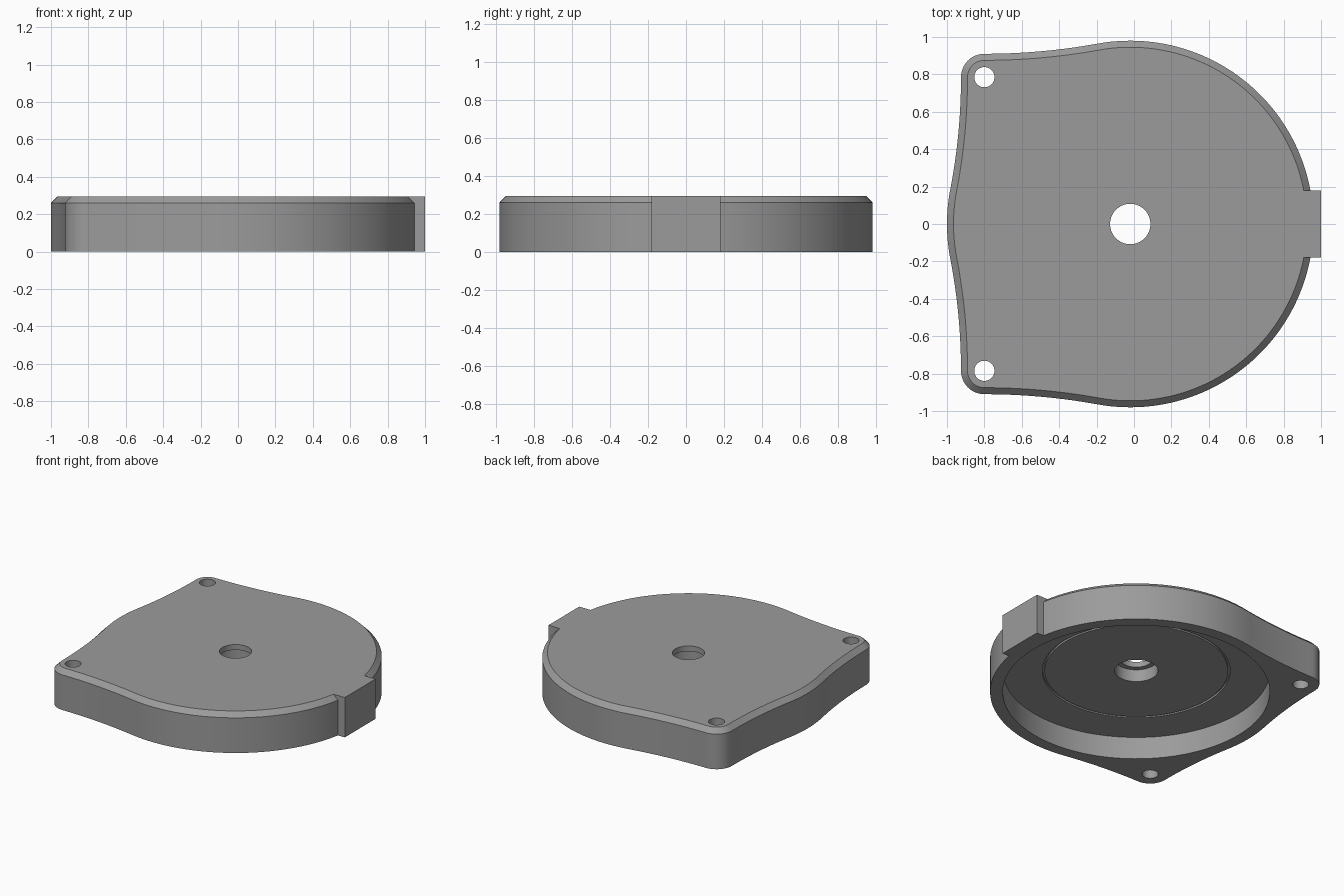
import bpy, bmesh, math
from mathutils import Vector

if "Cube" in bpy.data.objects:
    bpy.data.objects.remove(bpy.data.objects["Cube"])

H, CHAMFER = 0.295, 0.035          # cover height and edge chamfer
CX, R = -0.02, 0.98                # main disc centre and radius
HX, HY, RC = -0.80, 0.785, 0.125   # mounting ears

grey = bpy.data.materials.new("mid grey")
grey.diffuse_color = (0.33, 0.33, 0.33, 1)
grey.use_nodes = True
grey.node_tree.nodes["Principled BSDF"].inputs["Base Color"].default_value = grey.diffuse_color


def make_object(name, bm):
    bmesh.ops.recalc_face_normals(bm, faces=bm.faces)
    me = bpy.data.meshes.new(name)
    bm.to_mesh(me)
    bm.free()
    ob = bpy.data.objects.new(name, me)
    bpy.context.collection.objects.link(ob)
    me.materials.append(grey)
    return ob


def loft(name, rings):
    """Skin a stack of equal-length point loops and cap both ends."""
    bm = bmesh.new()
    loops = [[bm.verts.new(p) for p in ring] for ring in rings]
    n = len(loops[0])
    for a, b in zip(loops, loops[1:]):
        for i in range(n):
            j = (i + 1) % n
            bm.faces.new((a[i], a[j], b[j], b[i]))
    bm.faces.new(loops[0])
    bm.faces.new(loops[-1])
    return make_object(name, bm)


def cylinder(name, x, y, r, z0, z1, n=64):
    def ring(z):
        return [(x + r * math.cos(2 * math.pi * i / n),
                 y + r * math.sin(2 * math.pi * i / n), z) for i in range(n)]
    return loft(name, [ring(z0), ring(z1)])


def box(name, x0, x1, y0, y1, z0, z1):
    return loft(name, [[(x0, y0, z), (x1, y0, z), (x1, y1, z), (x0, y1, z)] for z in (z0, z1)])


def arc(cx, cy, r, a0, a1, n):
    return [(cx + r * math.cos(a0 + (a1 - a0) * i / n),
             cy + r * math.sin(a0 + (a1 - a0) * i / n)) for i in range(n + 1)]


def outline(inset, z):
    """Disc blended by tangent concave arcs into two rounded ears, inset evenly."""
    dx, top = CX - HX, HY + RC
    r1 = (dx * dx + top * top - R * R) / (2 * (R - top))      # blend above the ear
    left = CX - HX + RC
    r2 = (left * left + HY * HY - R * R) / (2 * (R - left))   # blend beside the ear
    c1 = Vector((HX, top + r1))
    c2 = Vector((HX - RC - r2, HY))
    a1 = math.atan2(c1.y, c1.x - CX)
    a2 = math.atan2(c2.y, c2.x - CX)
    half = arc(CX, 0, R - inset, 0, a1, 48)
    half += arc(c1.x, c1.y, r1 + inset, a1 - math.pi, -math.pi / 2, 14)[1:]
    half += arc(HX, HY, RC - inset, math.pi / 2, math.pi, 12)[1:]
    half += arc(c2.x, c2.y, r2 + inset, 0, a2 - math.pi, 14)[1:]
    half += arc(CX, 0, R - inset, a2, math.pi, 8)[1:]
    mirrored = [(x, -y) for x, y in half[-2:0:-1]]
    return [(x, y, z) for x, y in half + mirrored]


def boolean(target, tool, operation):
    """Combine two solids and remove the tool."""
    mod = target.modifiers.new(operation.lower(), 'BOOLEAN')
    mod.operation, mod.object, mod.solver = operation, tool, 'EXACT'
    bpy.context.view_layer.update()
    deps = bpy.context.evaluated_depsgraph_get()
    mesh = bpy.data.meshes.new_from_object(target.evaluated_get(deps))
    target.modifiers.clear()
    target.data = mesh
    bpy.data.objects.remove(tool)


# Chamfered cover body with a square tab at the right
cover = loft("cover", [outline(0, 0), outline(0, H - CHAMFER), outline(CHAMFER, H)])
boolean(cover, box("side_tab", 0.89, 1.0, -0.18, 0.18, 0, H), 'UNION')

# Round pocket in the underside
FLOOR = 0.165
boolean(cover, cylinder("pocket", CX, 0, 0.895, -0.1, FLOOR, 128), 'DIFFERENCE')

# Thin ring groove in the pocket floor
groove = cylinder("groove", CX, 0, 0.63, FLOOR - 0.05, FLOOR + 0.015, 96)
boolean(groove, cylinder("groove_core", CX, 0, 0.615, 0, 0.3, 96), 'DIFFERENCE')
boolean(cover, groove, 'DIFFERENCE')

# Stepped centre hole and the two mounting holes
boolean(cover, cylinder("counterbore", CX, 0, 0.145, 0.1, 0.255), 'DIFFERENCE')
boolean(cover, cylinder("centre_hole", CX, 0, 0.108, 0.1, 0.4), 'DIFFERENCE')
for side in (-1, 1):
    boolean(cover, cylinder("mounting_hole", HX, side * HY, 0.054, -0.1, 0.4, 40), 'DIFFERENCE')

# Smooth curved walls, keep edges crisp
cover.data.materials.clear()
cover.data.materials.append(grey)
bpy.context.view_layer.objects.active = cover
cover.select_set(True)
bpy.ops.object.shade_smooth_by_angle(angle=math.radians(30))
